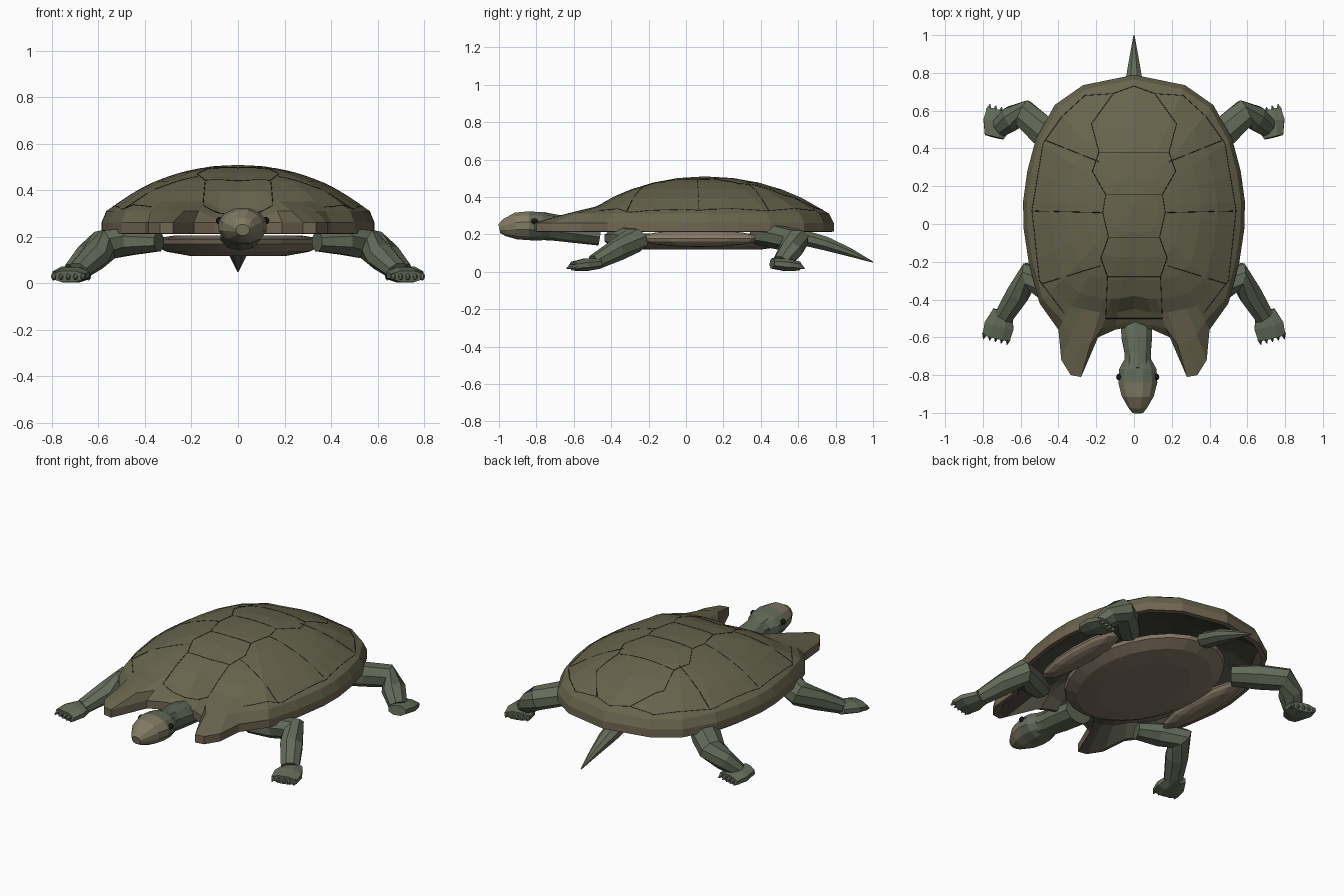
import bpy, bmesh, math
from mathutils import Vector
from mathutils.bvhtree import BVHTree

if "Cube" in bpy.data.objects:
    bpy.data.objects.remove(bpy.data.objects["Cube"])


def material(name, rgb):
    m = bpy.data.materials.new(name)
    m.diffuse_color = (*rgb, 1)
    m.use_nodes = True
    m.node_tree.nodes["Principled BSDF"].inputs["Base Color"].default_value = m.diffuse_color
    return m


OLIVE = material("shell olive", (0.135, 0.128, 0.073))
FRONT = material("shell front", (0.15, 0.132, 0.08))
BROWN = material("rim brown", (0.165, 0.132, 0.085))
SKIN = material("skin", (0.125, 0.145, 0.1))
BEAK = material("beak tan", (0.22, 0.195, 0.125))
BELLY = material("belly", (0.24, 0.19, 0.135))
INSIDE = material("shell inside", (0.06, 0.058, 0.042))
DARK = material("dark", (0.012, 0.012, 0.01))


def finish(name, bm, mats):
    bmesh.ops.recalc_face_normals(bm, faces=bm.faces)
    me = bpy.data.meshes.new(name)
    bm.to_mesh(me)
    for m in mats:
        me.materials.append(m)
    ob = bpy.data.objects.new(name, me)
    bpy.context.collection.objects.link(ob)
    return ob


def bridge(bm, a, b, mat=0):
    n = len(a)
    for i in range(n):
        j = (i + 1) % n
        bm.faces.new((a[i], a[j], b[j], b[i])).material_index = mat


def tube(name, stations, mats, sides=8, sx=1, mat_from=99):
    """Loft elliptical rings (x, y, z, half width, half height) along a path."""
    bm = bmesh.new()
    pts = [Vector(s[:3]) for s in stations]
    rings = []
    for i, s in enumerate(stations):
        t = (pts[min(i + 1, len(pts) - 1)] - pts[max(i - 1, 0)]).normalized()
        side = t.cross(Vector((0, 0, 1))).normalized()
        up = side.cross(t)
        ring = []
        for k in range(sides):
            a = 2 * math.pi * (k + 0.5) / sides
            p = pts[i] + side * math.cos(a) * s[3] + up * math.sin(a) * s[4]
            ring.append(bm.verts.new((p.x * sx, p.y, p.z)))
        rings.append(ring)
    for i in range(len(rings) - 1):
        bridge(bm, rings[i], rings[i + 1], int(i >= mat_from))
    bm.faces.new(rings[0])
    bm.faces.new(rings[-1]).material_index = int(mat_from < 99)
    return finish(name, bm, mats)


def ellipsoid(name, loc, size, mat, u=16, v=8):
    bm = bmesh.new()
    bmesh.ops.create_uvsphere(bm, u_segments=u, v_segments=v, radius=1)
    bmesh.ops.scale(bm, vec=size, verts=bm.verts)
    bmesh.ops.translate(bm, vec=loc, verts=bm.verts)
    return finish(name, bm, [mat])


# Carapace: rim outline with two front prongs, domed rings, hollow underside
half = [(0, -.54), (.1, -.56), (.19, -.6), (.28, -.81), (.335, -.80), (.385, -.72), (.40, -.56),
        (.50, -.42), (.555, -.22), (.585, -.02), (.587, .12), (.565, .28), (.52, .45),
        (.42, .63), (.27, .735), (0, .79)]
dome = list(half)
dome[2:7] = [(.165, -.56), (.21, -.56), (.26, -.55), (.32, -.54), (.385, -.52)]


def mirrored(pts):
    return pts + [(-x, y) for x, y in reversed(pts[1:-1])]


outer, base = mirrored(half), mirrored(dome)
CY = 0.1
N = len(outer)


def ring_points(t, w, shrink=1.0, dz=0.0, flat=None):
    pts = []
    for i in range(N):
        bx, by = base[i][0] * t, CY + (base[i][1] - CY) * t
        x = bx + (outer[i][0] - bx) * w
        y = by + (outer[i][1] - by) * w
        z = .262 + .248 * max(0, 1 - t * t) ** .75 + dz
        if min(i, N - i) < 2 and .8 < t < 1:
            z -= .03
        pts.append((x * shrink, CY + (y - CY) * shrink, z if flat is None else flat))
    return pts


levels = [(.22, 0), (.42, 0), (.6, 0), (.75, 0), (.86, 0), (.94, .4), (1, 1)]
loops = [ring_points(t, w) for t, w in levels]
loops.append(ring_points(1, 1, 1, flat=.215))
loops.append(ring_points(1, 1, .96, flat=.212))
loops += [ring_points(t, w, .96, -.025) for t, w in reversed(levels[:-1])]
bm = bmesh.new()
rings = [[bm.verts.new(p) for p in loop] for loop in loops]
for i in range(len(rings) - 1):
    bridge(bm, rings[i], rings[i + 1], 0 if i < 6 else 1 if i < 8 else 2)
for ring, z, m in ((rings[0], .51, 0), (rings[-1], .485, 2)):
    c = bm.verts.new((0, CY, z))
    for i in range(N):
        bm.faces.new((c, ring[i], ring[(i + 1) % N])).material_index = m
for f in bm.faces:
    if f.material_index == 0 and f.calc_center_median().y < -.52:
        f.material_index = 3
surface = BVHTree.FromBMesh(bm)
finish("carapace", bm, [OLIVE, BROWN, INSIDE, FRONT])

# Scute seams: thin lines laid on the dome
spine = [(.11, .69), (.225, .53), (.185, .38), (.22, .28), (.15, .155), (.165, .06), (.135, -.07),
         (.175, -.18), (.14, -.28), (.15, -.5)]
margin = [(.11, .69), (.26, .68), (.38, .57), (.48, .43), (.54, .07), (.5, -.3), (.37, -.47)]
costal = [[(.185, .33), (.5, .455)], [(.165, .06), (.57, .07)], [(.175, -.22), (.53, -.33)]]
paths = []
for line in [spine, margin] + costal:
    paths += [line, [(-x, y) for x, y in line]]
paths += [[(-x, y), (x, y)] for x, y in (spine[2], spine[4], spine[6], spine[8], spine[9])]
paths.append([(-.11, .69), (0, .73), (.11, .69)])
cu = bpy.data.curves.new("scute_seams", 'CURVE')
cu.dimensions = '3D'
cu.bevel_depth = .0018
cu.bevel_resolution = 0
cu.materials.append(DARK)
for path in paths:
    pts = []
    for a, b in zip(path, path[1:]):
        for k in range(9):
            x, y = (a[j] + (b[j] - a[j]) * k / 8 for j in (0, 1))
            hit = surface.ray_cast(Vector((x, y, 2)), Vector((0, 0, -1)))[0]
            if hit:
                pts.append(hit)
    sp = cu.splines.new('POLY')
    sp.points.add(len(pts) - 1)
    for p, q in zip(sp.points, pts):
        p.co = (*q, 1)
bpy.context.collection.objects.link(bpy.data.objects.new("scute_seams", cu))

# Plastron: shallow lens-shaped dish, with side bridges
bm = bmesh.new()
prof = [(.28, .45, .205), (.375, .52, .19), (.37, .51, .17), (.31, .44, .137), (.21, .31, .119)]
rings = [[bm.verts.new((a * math.cos(k * math.pi / 12), .09 + b * math.sin(k * math.pi / 12), z))
          for k in range(24)] for a, b, z in prof]
for a, b in zip(rings, rings[1:]):
    bridge(bm, a, b)
bm.faces.new(rings[0])
bm.faces.new(rings[-1])
finish("plastron", bm, [BELLY])
for s, side in ((1, "right"), (-1, "left")):
    ellipsoid("bridge_" + side, (.43 * s, .07, .178), (.075, .33, .045), BELLY, 12, 8)

# Neck, head, eyes and nostrils
tube("neck", [(.01, -.46, .205, .09, .065), (.015, -.6, .225, .085, .07), (.02, -.69, .235, .072, .07),
              (.02, -.77, .245, .08, .075)], [SKIN], 10)
tube("head", [(.02, -.72, .24, .075, .065), (.02, -.77, .243, .103, .078), (.02, -.84, .246, .107, .08),
              (.02, -.91, .245, .088, .074), (.02, -.97, .236, .052, .048), (.02, -.998, .23, .03, .025)],
     [SKIN, BEAK], 12, mat_from=2)
for s, side in ((1, "right"), (-1, "left")):
    ellipsoid("eye_" + side, (.02 + .1 * s, -.81, .27), (.015, .018, .016), DARK, 8, 6)
    ellipsoid("nostril_" + side, (.02 + .018 * s, -.985, .245), (.004, .005, .004), DARK, 6, 4)

# Tail
tube("tail", [(0, .56, .2, .03, .025), (0, .61, .187, .055, .045), (0, .75, .15, .05, .04),
              (0, .88, .102, .026, .024), (0, 1, .052, .003, .003)], [SKIN], 8)


# Legs: bent limb, flat foot and five claws, mirrored
def leg(name, limb, heel, toe, sx):
    tube(name + "_leg", limb, [SKIN], 8, sx)
    h, t = Vector((*heel, 0)), Vector((*toe, 0))
    m = h.lerp(t, .55)
    tube(name + "_foot", [(h.x, h.y, .045, .055, .03), (m.x, m.y, .037, .085, .036),
                          (t.x, t.y, .03, .08, .026)], [SKIN], 8, sx)
    d = (t - h).normalized()
    side = Vector((d.y, -d.x, 0))
    for k in range(5):
        a = t + side * (k - 2) * .032 - d * .01
        b = a + d * .03
        tube(f"{name}_claw_{k + 1}", [(a.x, a.y, .03, .015, .02), (b.x, b.y, .018, .002, .002)],
             [SKIN], 5, sx)


for sx, side in ((1, "right"), (-1, "left")):
    leg("front_" + side, [(.34, -.385, .18, .06, .045), (.46, -.335, .18, .08, .062),
                          (.56, -.28, .168, .08, .07), (.615, -.37, .115, .066, .06),
                          (.69, -.49, .05, .054, .042)], (.695, -.46), (.73, -.605), sx)
    leg("rear_" + side, [(.37, .39, .195, .07, .055), (.48, .49, .185, .085, .066),
                         (.585, .585, .165, .078, .066), (.645, .56, .115, .07, .058),
                         (.71, .51, .05, .054, .042)], (.74, .46), (.705, .6), sx)
